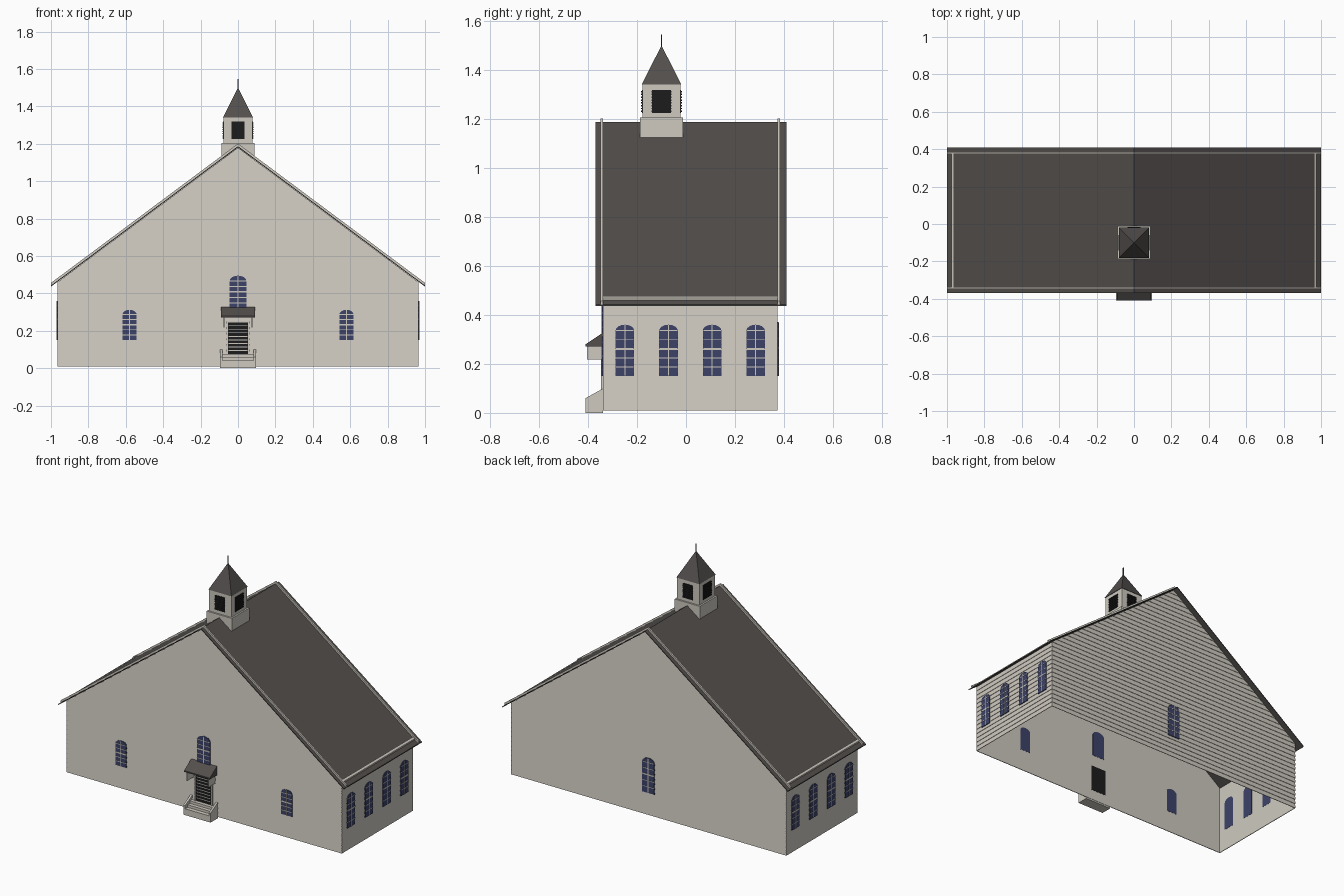
import bpy, bmesh, math
from mathutils import Matrix, Vector

cube = bpy.data.objects.get("Cube")
if cube:
    bpy.data.objects.remove(cube)


def material(name, rgb):
    m = bpy.data.materials.new(name)
    m.use_nodes = True
    m.diffuse_color = (*rgb, 1)
    bsdf = m.node_tree.nodes["Principled BSDF"]
    bsdf.inputs["Base Color"].default_value = (*rgb, 1)
    bsdf.inputs["Roughness"].default_value = 0.8
    return m


CREAM = material("cream paint", (0.62, 0.59, 0.53))
SHINGLE = material("dark shingle", (0.085, 0.077, 0.073))
NAVY = material("navy glass", (0.045, 0.055, 0.14))
BLACK = material("black", (0.012, 0.012, 0.012))
IDENT = Matrix.Identity(4)
SLOPE, RIDGE, EAVE = 0.745, 1.187, 1.0


def finish(bm, name, mat, matrix=IDENT, solid=True):
    if solid:
        bmesh.ops.recalc_face_normals(bm, faces=bm.faces)
    me = bpy.data.meshes.new(name)
    bm.to_mesh(me)
    bm.free()
    me.materials.append(mat)
    ob = bpy.data.objects.new(name, me)
    ob.matrix_world = matrix
    bpy.context.collection.objects.link(ob)
    return ob


def add_box(bm, x0, x1, y0, y1, z0, z1):
    size = Matrix.Diagonal((x1 - x0, y1 - y0, z1 - z0, 1))
    mid = Matrix.Translation(((x0 + x1) / 2, (y0 + y1) / 2, (z0 + z1) / 2))
    bmesh.ops.create_cube(bm, size=1, matrix=mid @ size)


def box(name, mat, *bounds, matrix=IDENT):
    bm = bmesh.new()
    add_box(bm, *bounds)
    return finish(bm, name, mat, matrix)


def prism(name, mat, outline, axis, a, b, matrix=IDENT):
    """Extrude a 2D outline along x (axis 0) or y (axis 1) from a to b."""
    bm = bmesh.new()
    pts = [(a, p, q) if axis == 0 else (p, a, q) for p, q in outline]
    face = bm.faces.new([bm.verts.new(p) for p in pts])
    ext = bmesh.ops.extrude_face_region(bm, geom=[face])
    move = Vector((b - a, 0, 0)) if axis == 0 else Vector((0, b - a, 0))
    moved = [v for v in ext["geom"] if isinstance(v, bmesh.types.BMVert)]
    bmesh.ops.translate(bm, verts=moved, vec=move)
    return finish(bm, name, mat, matrix)


# Each wall is drawn facing -y, then turned into place
def wall_frame(x, y, degrees):
    return Matrix.Translation((x, y, 0)) @ Matrix.Rotation(math.radians(degrees), 4, "Z")


MID_Y = 0.0175
FRONT = wall_frame(0, -0.337, 0)
BACK = wall_frame(0, 0.372, 180)
SIDES = {"left": wall_frame(0.962, MID_Y, 90), "right": wall_frame(-0.962, MID_Y, -90)}


def gable_half(z):
    return min(0.964, (RIDGE - 0.008 - z) / SLOPE)


def side_half(z):
    return 0.356


def siding(name, frame, half, top, pitch=0.03, lap=0.003):
    """Overlapping boards: each leans out at its lower edge, with a small lip."""
    bm = bmesh.new()
    z = 0.01
    while z < top - 0.001:
        z2 = min(z + pitch, top)
        a, b = half(z), half(z2)
        rows = [(a, 0, z), (a, -lap, z), (b, 0, z2)]
        vs = [(bm.verts.new((-w, o, h)), bm.verts.new((w, o, h))) for w, o, h in rows]
        for (p, q), (r, s) in zip(vs, vs[1:]):
            bm.faces.new((p, q, s, r))
        z = z2
    finish(bm, name, CREAM, frame, solid=False)


def window(name, frame, u, width, z0, z1, rows=5):
    h, rise = width / 2, width * 0.32
    spring = z1 - rise
    outline = [(u - h, z0), (u + h, z0)]
    for i in range(9):
        t = math.pi * i / 8
        outline.append((u + h * math.cos(t), spring + rise * math.sin(t)))
    prism(name + "_glass", NAVY, outline, 1, 0.002, -0.0065, frame)
    # Glazing bars
    bm = bmesh.new()
    add_box(bm, u - 0.002, u + 0.002, -0.008, -0.006, z0, z1 - 0.002)
    for i in range(1, rows + 1):
        z = z0 + (spring - z0) * i / rows
        t = 0.004 if i == 3 else 0.002
        add_box(bm, u - h, u + h, -0.008, -0.006, z - t, z + t)
    finish(bm, name + "_bars", CREAM, frame)


# Walls: flat inner shell with boards outside
gable = [(-0.962, 0.01), (0.962, 0.01), (0.962, 0.461), (0, RIDGE - 0.009), (-0.962, 0.461)]
for label, frame in (("front", FRONT), ("back", BACK)):
    prism(label + "_wall", CREAM, gable, 1, 0, 0.001, frame)
    siding(label + "_siding", frame, gable_half, RIDGE - 0.01)
for label, frame in SIDES.items():
    box(label + "_wall", CREAM, -0.3545, 0.3545, 0, 0.001, 0.01, 0.46, matrix=frame)
    siding(label + "_siding", frame, side_half, 0.46)
    for i in range(4):
        window(f"{label}_window_{i + 1}", frame, (i - 1.5) * 0.178, 0.076, 0.15, 0.36)

for label, u in (("right", -0.58), ("left", 0.58)):
    window("front_window_" + label, FRONT, u, 0.076, 0.15, 0.312)
window("front_window_middle", FRONT, 0, 0.09, 0.32, 0.495)
window("back_window", BACK, 0, 0.085, 0.15, 0.37)


# Roof sheet and the pale raised trim on it
def chevron(low, high):
    eave = RIDGE - SLOPE * EAVE
    return [(-EAVE, eave + low), (0, RIDGE + low), (EAVE, eave + low),
            (EAVE, eave + high), (0, RIDGE + high), (-EAVE, eave + high)]


prism("roof", SHINGLE, chevron(-0.006, 0), 1, -0.37, 0.41)
for label, y in (("front", -0.343), ("back", 0.379)):
    prism(label + "_rake_trim", CREAM, chevron(-0.004, 0.014), 1, y - 0.005, y + 0.005)
for label, s in (("left", 1), ("right", -1)):
    z = RIDGE - SLOPE * 0.97
    outline = [(s * 0.976, z - 0.006), (s * 0.964, z + 0.003),
               (s * 0.964, z + 0.012), (s * 0.976, z + 0.004)]
    prism(label + "_eave_trim", CREAM, outline, 1, -0.343, 0.379)

# Belfry
BELFRY = Matrix.Translation((0, -0.1, 0))
box("belfry_base", CREAM, -0.088, 0.088, -0.088, 0.088, 1.125, 1.205, matrix=BELFRY)
box("belfry_shaft", CREAM, -0.078, 0.078, -0.078, 0.078, 1.205, 1.34, matrix=BELFRY)
for i in range(4):
    turn = BELFRY @ Matrix.Rotation(i * math.pi / 2, 4, "Z")
    half = 0.034 if i % 2 == 0 else 0.039
    box(f"belfry_opening_{i + 1}", BLACK, -half, half, -0.08, -0.074, 1.225, 1.318, matrix=turn)
    bm = bmesh.new()
    for k in range(8):
        z = 1.228 + k * 0.0115
        add_box(bm, -half - 0.002, half + 0.002, -0.083, -0.079, z, z + 0.006)
    finish(bm, f"belfry_louvres_{i + 1}", BLACK, turn)
bm = bmesh.new()
bmesh.ops.create_cone(bm, cap_ends=True, segments=4, radius1=0.081 * math.sqrt(2), radius2=0, depth=0.16,
                      matrix=Matrix.Translation((0, 0, 1.42)) @ Matrix.Rotation(math.pi / 4, 4, "Z"))
finish(bm, "belfry_roof", SHINGLE, BELFRY)
box("spire_rod", SHINGLE, -0.003, 0.003, -0.003, 0.003, 1.49, 1.545, matrix=BELFRY)

# Door with pale slats
box("door", BLACK, -0.055, 0.055, -0.0065, 0.002, 0.075, 0.245, matrix=FRONT)
bm = bmesh.new()
for i in range(1, 9):
    z = 0.075 + i * 0.019
    add_box(bm, -0.05, 0.05, -0.008, -0.006, z - 0.002, z + 0.002)
for s in (-1, 1):
    add_box(bm, s * 0.058 - 0.004, s * 0.058 + 0.004, -0.009, 0, 0.07, 0.25)
add_box(bm, -0.062, 0.062, -0.009, 0, 0.245, 0.253)
finish(bm, "door_trim", CREAM, FRONT)

# Porch canopy and brackets
canopy = [(-0.41, 0.272), (-0.338, 0.272), (-0.338, 0.328), (-0.41, 0.28)]
prism("porch_canopy", SHINGLE, canopy, 0, -0.09, 0.09)
for label, s in (("left", 1), ("right", -1)):
    bracket = [(-0.405, 0.272), (-0.405, 0.217), (-0.338, 0.217), (-0.338, 0.272)]
    prism("canopy_bracket_" + label, CREAM, bracket, 0, s * 0.072, s * 0.078)
    cheek = [(-0.41, 0), (-0.338, 0), (-0.338, 0.1), (-0.41, 0.06)]
    prism("step_wall_" + label, CREAM, cheek, 0, s * 0.083, s * 0.095)

# Steps
for i, y in enumerate((-0.41, -0.385, -0.362)):
    box(f"step_{i + 1}", CREAM, -0.084, 0.084, y, -0.338, 0, 0.04 + i * 0.016)
